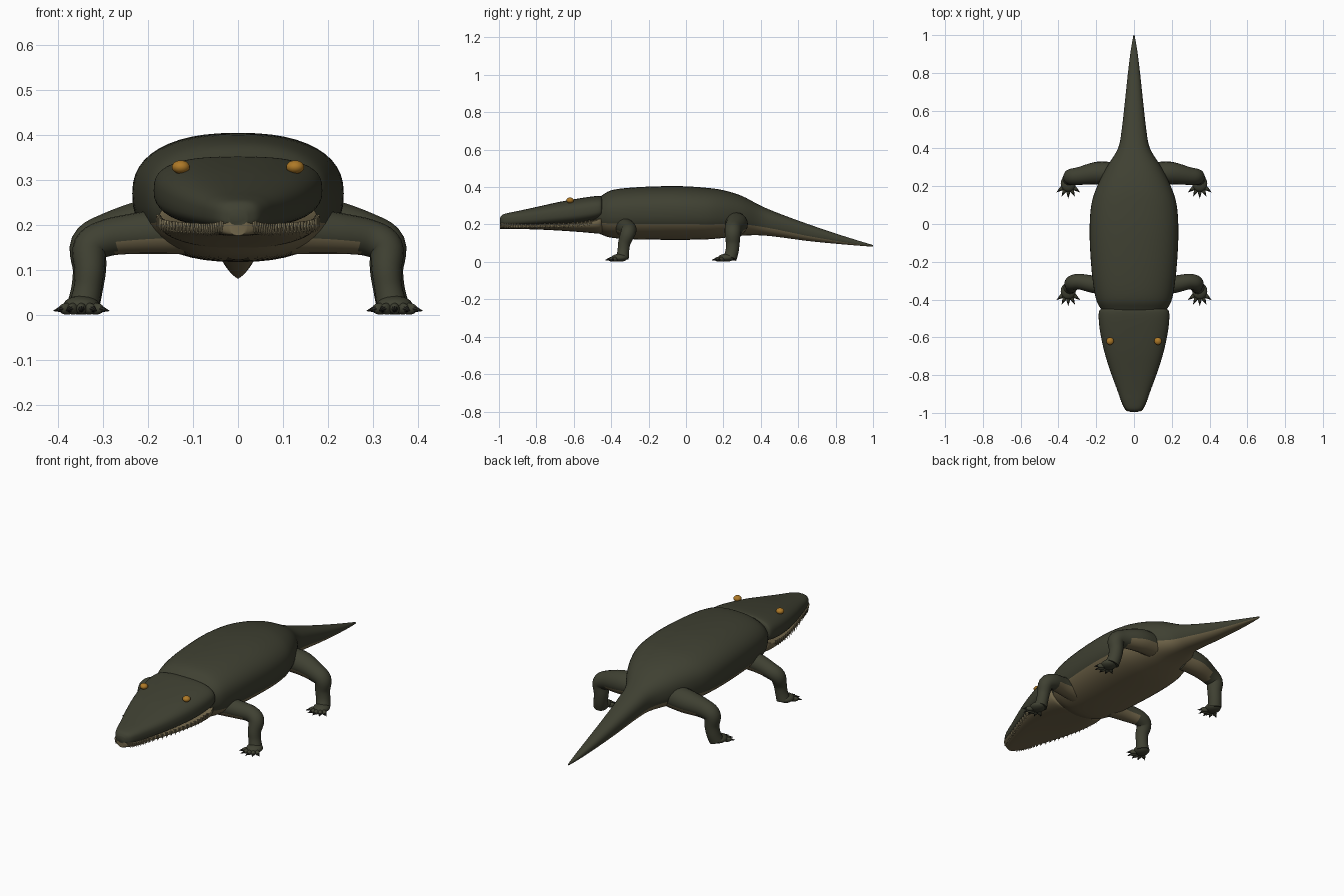
import bpy, bmesh, math
from mathutils import Vector, Matrix

cube = bpy.data.objects.get("Cube")
if cube:
    bpy.data.objects.remove(cube, do_unlink=True)


def material(name, rgb):
    m = bpy.data.materials.new(name)
    m.use_nodes = True
    m.diffuse_color = (*rgb, 1)
    m.node_tree.nodes["Principled BSDF"].inputs["Base Color"].default_value = (*rgb, 1)
    return m


OLIVE = material("dark olive hide", (0.05, 0.052, 0.032))
TAN = material("tan belly", (0.17, 0.135, 0.07))
AMBER = material("amber eye", (0.42, 0.19, 0.02))
CLAW = material("dark claw", (0.02, 0.02, 0.015))
TOOTH = material("ivory tooth", (0.3, 0.25, 0.14))


def finish(name, bm, mats, angle=40):
    bmesh.ops.recalc_face_normals(bm, faces=bm.faces)
    me = bpy.data.meshes.new(name)
    bm.to_mesh(me)
    bm.free()
    for m in mats:
        me.materials.append(m)
    ob = bpy.data.objects.new(name, me)
    bpy.context.collection.objects.link(ob)
    bpy.ops.object.select_all(action="DESELECT")
    ob.select_set(True)
    bpy.context.view_layer.objects.active = ob
    bpy.ops.object.shade_smooth_by_angle(angle=math.radians(angle))
    return ob


def spline(rows, steps=5):
    """Smooth curve through rows of any length."""
    p = [Vector(r) for r in rows]
    p = [p[0]] + p + [p[-1]]
    out = []
    for a, b, c, d in zip(p, p[1:], p[2:], p[3:]):
        for i in range(steps):
            t = i / steps
            out.append(b + (c - a) * (t / 2) + (a * 2 - b * 5 + c * 4 - d) * (t * t / 2)
                       + (b * 3 - a - c * 3 + d) * (t ** 3 / 2))
    return out + [p[-1]]


def skin(bm, rings):
    """Join rings of points into a closed tube."""
    rows = [[bm.verts.new(v) for v in r] for r in rings]
    n = len(rows[0])
    for a, b in zip(rows, rows[1:]):
        for i in range(n):
            bm.faces.new((a[i], a[(i + 1) % n], b[(i + 1) % n], b[i])).material_index = 0
    bm.faces.new(rows[0])
    bm.faces.new(rows[-1])


def hull(name, rows, mats, belly=None, power=0.85, n=48):
    """Loft oval sections along y: (y, half width, top, widest height, bottom)."""
    bm = bmesh.new()
    rows = spline(rows)
    rings = []
    for y, w, top, mid, bot in rows:
        ring = []
        for i in range(n):
            c, s = math.cos(math.tau * i / n), math.sin(math.tau * i / n)
            h = top - mid if s > 0 else mid - bot
            ring.append((w * math.copysign(abs(c) ** power, c), y,
                         mid + h * math.copysign(abs(s) ** power, s)))
        rings.append(ring)
    skin(bm, rings)
    if belly:
        bm.faces.ensure_lookup_table()
        for k in range((len(rows) - 1) * n):
            if math.sin(math.tau * (k % n + 0.5) / n) < -belly:
                bm.faces[k].material_index = 1
    return finish(name, bm, mats)


def tube(bm, path, n=20):
    """Sweep circles along (x, y, z, radius) points."""
    pts = spline(path)
    rings = []
    for i, p in enumerate(pts):
        t = (pts[min(i + 1, len(pts) - 1)].xyz - pts[max(i - 1, 0)].xyz).normalized()
        u = Vector((0, 1, 0))
        u = (u - t * u.dot(t)).normalized()
        v = t.cross(u)
        rings.append([p.xyz + (u * math.cos(math.tau * k / n) + v * math.sin(math.tau * k / n)) * p[3]
                      for k in range(n)])
    skin(bm, rings)


def ball(bm, centre, size, turn=0.0):
    mat = Matrix.Translation(centre) @ Matrix.Rotation(turn, 4, "Z") @ Matrix.Diagonal((*size, 1))
    bmesh.ops.create_uvsphere(bm, u_segments=20, v_segments=12, radius=1, matrix=mat)


def spike(bm, base, tip, radius, n=8):
    d = Vector(tip) - Vector(base)
    mat = Matrix.Translation((Vector(base) + Vector(tip)) / 2) @ d.to_track_quat("Z", "Y").to_matrix().to_4x4()
    bmesh.ops.create_cone(bm, cap_ends=True, segments=n, radius1=radius, radius2=0.0,
                          depth=d.length, matrix=mat)


# Torso and tail
hull("body_and_tail", [
    (-0.50, 0.14, 0.32, 0.25, 0.17), (-0.45, 0.175, 0.355, 0.26, 0.145),
    (-0.39, 0.203, 0.385, 0.265, 0.128), (-0.25, 0.224, 0.40, 0.27, 0.12),
    (-0.05, 0.235, 0.405, 0.27, 0.118), (0.10, 0.226, 0.397, 0.265, 0.12),
    (0.20, 0.195, 0.383, 0.26, 0.128), (0.30, 0.145, 0.352, 0.25, 0.14),
    (0.40, 0.085, 0.30, 0.225, 0.142), (0.50, 0.065, 0.258, 0.20, 0.132),
    (0.65, 0.048, 0.203, 0.16, 0.112), (0.80, 0.032, 0.152, 0.125, 0.097),
    (0.92, 0.017, 0.114, 0.10, 0.087), (1.0, 0.003, 0.09, 0.086, 0.081)],
    [OLIVE, TAN], belly=0.38)

# Upper skull and lower jaw share a mouth line
skull = [
    (-0.995, 0.02, 0.235, 0.218, 0.20), (-0.98, 0.045, 0.253, 0.222, 0.193),
    (-0.94, 0.066, 0.264, 0.226, 0.19), (-0.88, 0.088, 0.276, 0.23, 0.19),
    (-0.78, 0.125, 0.298, 0.24, 0.192), (-0.68, 0.156, 0.32, 0.252, 0.195),
    (-0.58, 0.178, 0.338, 0.265, 0.20), (-0.50, 0.187, 0.35, 0.275, 0.212),
    (-0.46, 0.184, 0.352, 0.28, 0.225), (-0.45, 0.172, 0.345, 0.28, 0.235)]
hull("upper_head", skull, [OLIVE], power=0.72)
jaw = []
for y, w, top, mid, mouth in skull:
    back = (y + 1) / 0.55
    jaw.append((y, w * 0.94, mouth + 0.012, mouth + 0.002, 0.177 - 0.028 * back ** 2))
hull("lower_jaw", jaw, [TAN], power=0.75)

# Teeth along both sides of the mouth
bm = bmesh.new()
gum = spline(skull, 4)
for p in gum[3:-9]:
    y, w, mouth = p[0], p[1], p[4]
    for s in (-1, 1):
        spike(bm, (s * w * 0.95, y, mouth + 0.014), (s * w * 0.97, y, mouth - 0.016), 0.006)
        spike(bm, (s * w * 0.92, y + 0.01, mouth - 0.008), (s * w * 0.98, y + 0.01, mouth + 0.014), 0.005)
finish("teeth", bm, [TOOTH])

# Eyes
for s, side in ((1, "left"), (-1, "right")):
    bm = bmesh.new()
    ball(bm, (s * 0.127, -0.62, 0.329), (0.02, 0.02, 0.015))
    finish(side + "_eye", bm, [AMBER])

# Legs: limb path, then foot centre
LEGS = {
    "front": ([(0.12, -0.33, 0.19, 0.055), (0.22, -0.318, 0.182, 0.046), (0.29, -0.305, 0.172, 0.041),
               (0.328, -0.312, 0.15, 0.039), (0.33, -0.33, 0.10, 0.033), (0.334, -0.335, 0.06, 0.031),
               (0.342, -0.34, 0.02, 0.034)], (0.348, -0.355)),
    "hind": ([(0.10, 0.265, 0.205, 0.06), (0.19, 0.27, 0.20, 0.06), (0.285, 0.255, 0.18, 0.048),
              (0.33, 0.25, 0.155, 0.043), (0.33, 0.25, 0.10, 0.037), (0.336, 0.246, 0.055, 0.035),
              (0.344, 0.235, 0.02, 0.036)], (0.348, 0.215)),
}
for pair, (path, (fx, fy)) in LEGS.items():
    for s, side in ((1, "left"), (-1, "right")):
        # Limb with a pale inner underside
        bm = bmesh.new()
        tube(bm, [(s * x, y, z, r) for x, y, z, r in path])
        bmesh.ops.recalc_face_normals(bm, faces=bm.faces)
        for f in bm.faces:
            if abs(f.calc_center_median().x) < 0.27 and f.normal.z < -0.3:
                f.material_index = 1
        finish(f"{side}_{pair}_leg", bm, [OLIVE, TAN])
        # Foot with fanned toes
        foot, claws = bmesh.new(), bmesh.new()
        centre = Vector((s * fx, fy, 0.022))
        ball(foot, centre, (0.04, 0.044, 0.021))
        for k in range(-2, 3):
            a = k * 0.46
            d = Vector((math.sin(a), -math.cos(a), 0))
            drop = Vector((0, 0, -0.008))
            ball(foot, centre + d * 0.04 + drop, (0.011, 0.022, 0.013), a)
            spike(claws, centre + d * 0.055 + drop, centre + d * 0.08 + drop * 1.6, 0.008)
        finish(f"{side}_{pair}_foot", foot, [OLIVE])
        finish(f"{side}_{pair}_claws", claws, [CLAW])
